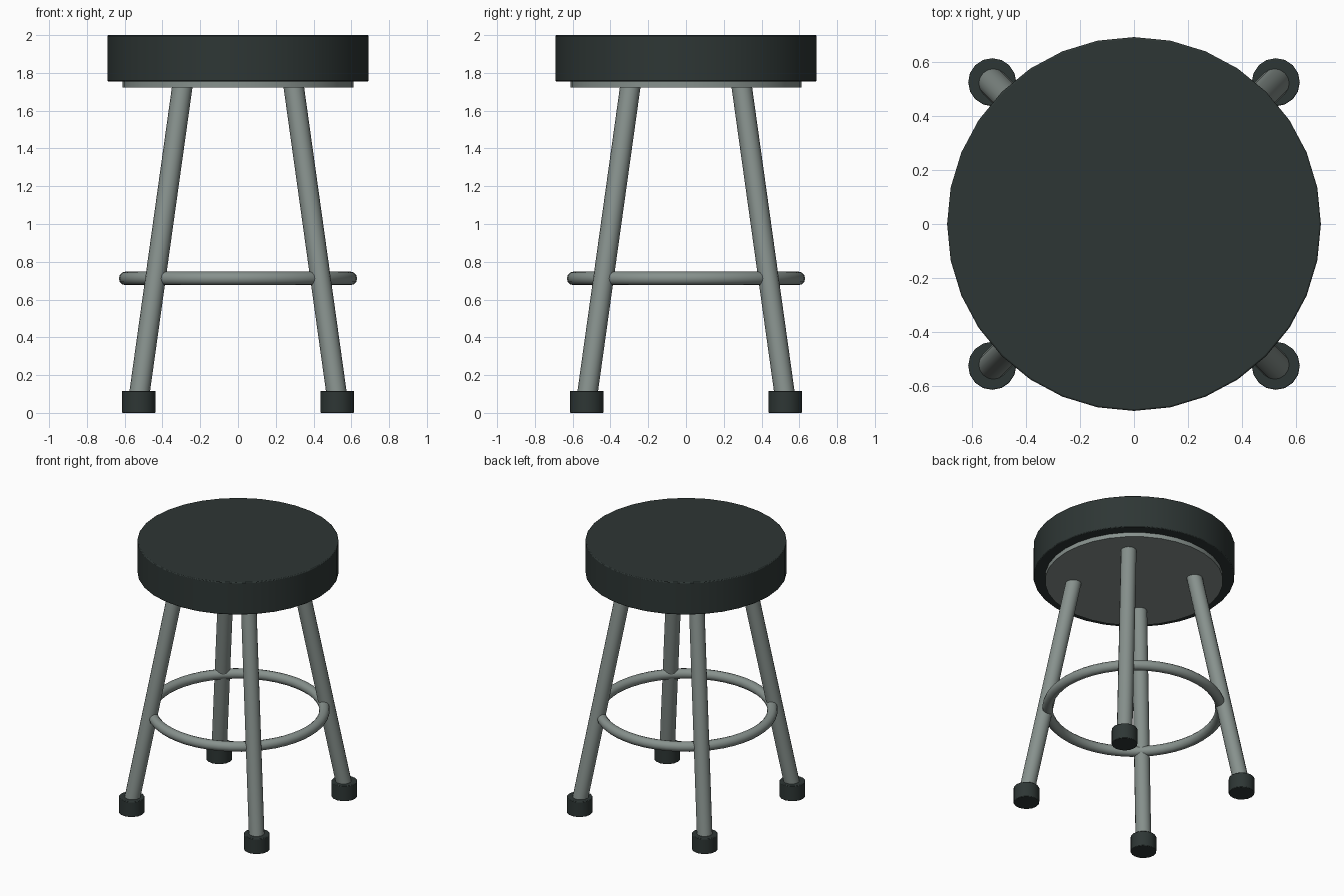
import bpy
import math
from mathutils import Vector

cube = bpy.data.objects.get("Cube")
if cube:
    bpy.data.objects.remove(cube, do_unlink=True)


def make_material(name, color):
    mat = bpy.data.materials.new(name)
    mat.use_nodes = True
    mat.diffuse_color = color
    mat.node_tree.nodes["Principled BSDF"].inputs["Base Color"].default_value = color
    return mat


dark = make_material("dark rubber", (0.027, 0.037, 0.035, 1))
metal = make_material("grey metal", (0.242, 0.283, 0.266, 1))


def finish(name, mat, bevel=0):
    obj = bpy.context.object
    obj.name = name
    obj.data.materials.append(mat)
    bpy.ops.object.shade_smooth_by_angle(angle=math.radians(35))
    if bevel:
        mod = obj.modifiers.new("soft edge", "BEVEL")
        mod.width = bevel
        mod.segments = 2
    return obj


def rod(name, start, end, radius, sides, mat, bevel=0):
    """Cylinder between two points."""
    start, end = Vector(start), Vector(end)
    axis = end - start
    bpy.ops.mesh.primitive_cylinder_add(
        vertices=sides, radius=radius, depth=axis.length, location=(start + end) / 2,
        rotation=axis.to_track_quat("Z", "Y").to_euler())
    return finish(name, mat, bevel)


# Seat cushion and the plate under it
rod("seat", (0, 0, 1.755), (0, 0, 2), 0.692, 32, dark, 0.006)
rod("seat_plate", (0, 0, 1.722), (0, 0, 1.76), 0.612, 32, metal)

# Four splayed legs with upright rubber feet
for side_y, depth_name in ((-1, "front"), (1, "back")):
    for side_x, side_name in ((-1, "right"), (1, "left")):
        label = f"{depth_name}_{side_name}"
        rod(f"{label}_leg", (side_x * 0.525, side_y * 0.525, 0.08),
            (side_x * 0.294, side_y * 0.294, 1.735), 0.054, 16, metal)
        rod(f"{label}_foot", (side_x * 0.525, side_y * 0.525, 0),
            (side_x * 0.525, side_y * 0.525, 0.116), 0.089, 16, dark, 0.004)

# Round footrest
bpy.ops.mesh.primitive_torus_add(
    major_segments=48, minor_segments=12, major_radius=0.595, minor_radius=0.036,
    location=(0, 0, 0.712))
finish("footrest_ring", metal)
